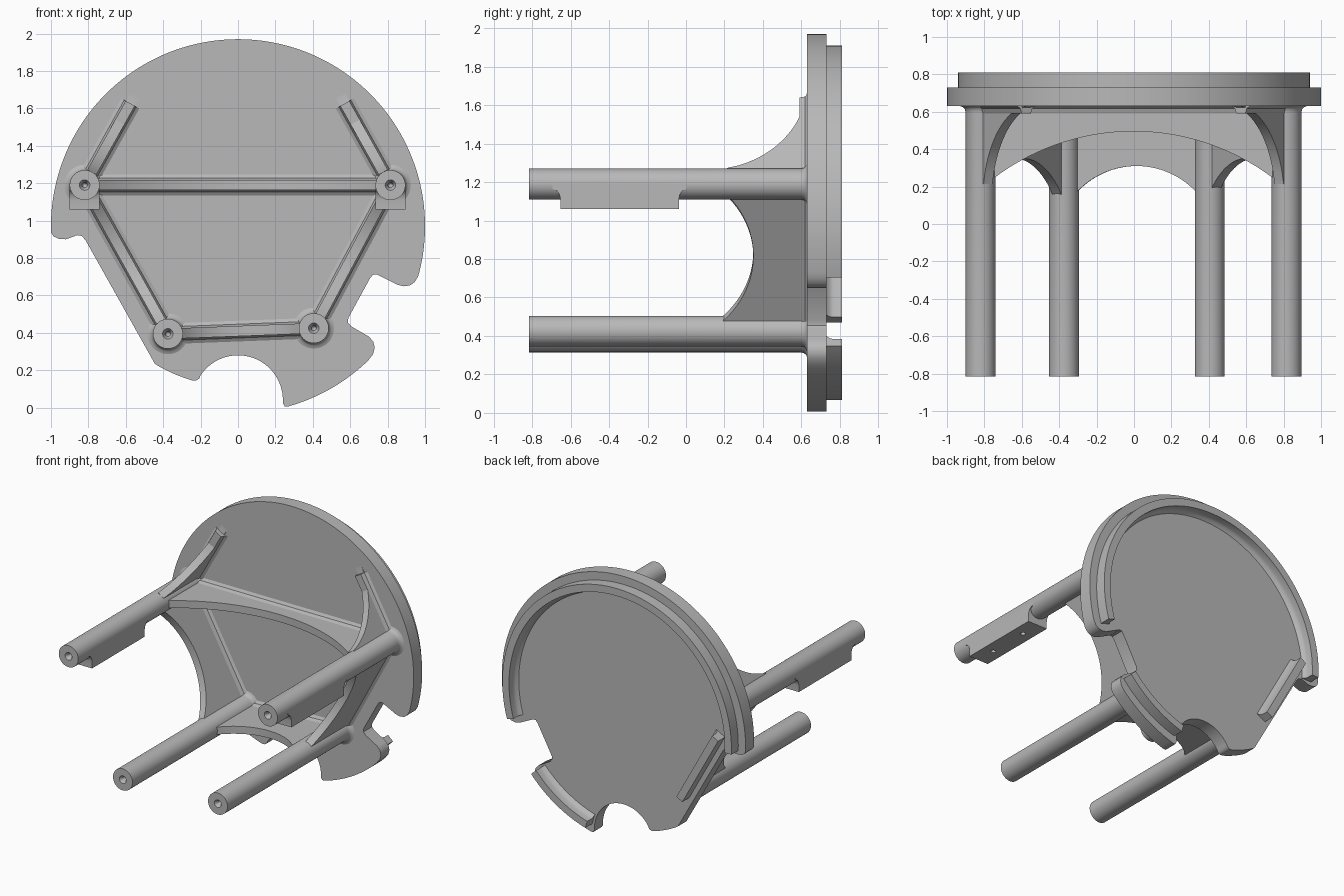
import bpy, bmesh, math
from mathutils import Vector

cube = bpy.data.objects.get("Cube")
if cube:
    bpy.data.objects.remove(cube, do_unlink=True)

grey = bpy.data.materials.new("plain grey")
grey.use_nodes = True
GREY = (0.48, 0.48, 0.48, 1)
grey.diffuse_color = GREY
grey.node_tree.nodes["Principled BSDF"].inputs["Base Color"].default_value = GREY

X, Y, Z = Vector((1, 0, 0)), Vector((0, 1, 0)), Vector((0, 0, 1))
CENTRE = 0.97                      # height of the disc centre
FRONT, BACK, RIM = 0.63, 0.73, 0.81  # depth of plate faces and rim


def finish(name, bm):
    bmesh.ops.recalc_face_normals(bm, faces=bm.faces[:])
    mesh = bpy.data.meshes.new(name)
    bm.to_mesh(mesh)
    bm.free()
    mesh.materials.append(grey)
    ob = bpy.data.objects.new(name, mesh)
    bpy.context.collection.objects.link(ob)
    bpy.ops.object.select_all(action='DESELECT')
    ob.select_set(True)
    bpy.context.view_layer.objects.active = ob
    bpy.ops.object.shade_smooth_by_angle(angle=math.radians(35))
    return ob


def prism(name, pts, origin, u, v, extrude):
    """Extrude a flat outline lying in the u, v plane."""
    bm = bmesh.new()
    face = bm.faces.new([bm.verts.new(origin + u * a + v * b) for a, b in pts])
    new = bmesh.ops.extrude_face_region(bm, geom=[face])["geom"]
    bmesh.ops.translate(bm, vec=extrude, verts=[g for g in new if isinstance(g, bmesh.types.BMVert)])
    return finish(name, bm)


def sweep(name, path, section):
    """Sweep a closed (left offset, depth) section along an x, z path."""
    bm = bmesh.new()
    rings = []
    for i, p in enumerate(path):
        a, b = path[max(i - 1, 0)], path[min(i + 1, len(path) - 1)]
        d = Vector((b[0] - a[0], b[1] - a[1])).normalized()
        rings.append([bm.verts.new((p[0] - d.y * o, y, p[1] + d.x * o)) for o, y in section])
    n = len(section)
    for r, s in zip(rings, rings[1:]):
        for k in range(n):
            bm.faces.new((r[k], r[(k + 1) % n], s[(k + 1) % n], s[k]))
    bm.faces.new(rings[0])
    bm.faces.new(rings[-1])
    return finish(name, bm)


def lathe(name, profile, x, z, steps=48):
    """Spin a (radius, depth) profile about a front-to-back axis."""
    bm = bmesh.new()
    verts = [bm.verts.new((x + r, y, z)) for r, y in profile]
    edges = [bm.edges.new(e) for e in zip(verts, verts[1:])]
    bmesh.ops.spin(bm, geom=verts + edges, cent=(x, 0, z), axis=Y,
                   angle=math.tau, steps=steps, use_duplicate=False)
    bmesh.ops.remove_doubles(bm, verts=bm.verts[:], dist=1e-5)
    return finish(name, bm)


def arc(r, a, b, steps, x=0, z=CENTRE):
    angles = [math.radians(a + (b - a) * i / steps) for i in range(steps + 1)]
    return [(x + r * math.cos(t), z + r * math.sin(t)) for t in angles]


# Base plate: disc with a flat side, two notches and a round bite
outline = arc(1, -15.5, 182, 110)
outline += [(-0.985, 0.915), (-0.96, 0.903), (-0.92, 0.9), (-0.86, 0.922), (-0.835, 0.918), (-0.815, 0.895)]
outline += [(-0.46, 0.262), (-0.445, 0.235)]
outline += arc(0.86, 240.5, 253.5, 10)
outline += [(-0.225, 0.145), (-0.208, 0.155)]
outline += arc(0.24, 146, 0, 30, 0, 0.04)
outline += [(0.242, 0.02), (0.25, 0.007)]
outline += arc(1, -74.5, -46, 18)
outline += [(0.722, 0.285), (0.731, 0.32), (0.724, 0.352), (0.7, 0.38)]
outline += [(0.605, 0.435), (0.588, 0.455), (0.59, 0.48), (0.705, 0.69), (0.72, 0.71), (0.74, 0.713)]
outline += [(0.85, 0.658), (0.885, 0.649), (0.92, 0.654), (0.945, 0.672)]
prism("base_plate", outline, Y * FRONT, X, Z, Y * (BACK - FRONT))

# Raised rim on the back, with a hollow inner foot
rim_section = [(0, BACK - 0.005), (0, RIM), (0.055, RIM), (0.055, 0.765),
               (0.062, 0.745), (0.085, BACK - 0.005)]
sweep("main_rim", arc(0.94, -16.5, 182.5, 100), rim_section)
sweep("lower_rim", arc(0.94, -74, -41.5, 20), rim_section)
flat_dir = Vector((0.485, -0.875))
rim_start = Vector((-0.83, 1.0))
rim_end = rim_start + flat_dir * 0.605
sweep("flat_side_rim", [tuple(rim_start), tuple(rim_end)], rim_section)

# Posts with countersunk screw holes and flared feet
posts = {"upper_right": (-0.82, 1.19), "upper_left": (0.815, 1.19),
         "lower_right": (-0.375, 0.395), "lower_left": (0.405, 0.425)}
post_profile = [(0, -0.7), (0.013, -0.72), (0.013, -0.79), (0.028, -0.815), (0.08, -0.815),
                (0.08, 0.595), (0.084, 0.613), (0.094, 0.625), (0.115, 0.632), (0, 0.632)]
for name, (x, z) in posts.items():
    lathe(name + "_post", post_profile, x, z)

# Mounting blocks under the upper posts, drilled from below
end = [(0.005, 1.19), (0.003, 1.165), (-0.018, 1.155), (-0.032, 1.135), (-0.037, 1.11), (-0.037, 1.06)]
block = end + [(-0.69 - y, z) for y, z in reversed(end)]
for name in ("upper_right", "upper_left"):
    x = posts[name][0]
    ob = prism(name + "_block", block, X * (x - 0.08), Y, Z, X * 0.16)
    for y in (-0.5, -0.19):
        bpy.ops.mesh.primitive_cylinder_add(vertices=24, radius=0.017, depth=0.1, location=(x, y, 1.06))
        cutter = bpy.context.object
        cutter.hide_render = True
        mod = ob.modifiers.new("hole", 'BOOLEAN')
        mod.operation, mod.object, mod.solver = 'DIFFERENCE', cutter, 'EXACT'
        bpy.context.view_layer.objects.active = ob
        bpy.ops.object.modifier_apply(modifier=mod.name)
        bpy.data.objects.remove(cutter, do_unlink=True)

# Webs: thin walls with a concave circular free edge
THICK = 0.055
foot = [(-0.06, 0.633), (-0.037, 0.618), (-0.027, 0.59), (0.027, 0.59), (0.037, 0.618), (0.06, 0.633)]


def web(name, start, stop, s0, s1, centre, radius, peak, gusset=False):
    a, b = Vector(start), Vector(stop)
    length = (b - a).length
    d = (b - a) / length
    u = Vector((d.x, 0, d.y))
    n = u.cross(Y)
    steps = 32
    edge = []
    for i in range(steps + 1):
        s = s0 + (s1 - s0) * i / steps
        edge.append((s, peak - radius + math.sqrt(max(radius ** 2 - (s - centre) ** 2, 0))))
    pts = [(0, 0.64), (0, edge[0][1])] + edge
    pts += [(s1, 0.64)] if gusset else [(length, edge[-1][1]), (length, 0.64)]
    prism(name, pts, Vector((a.x, 0, a.y)) - n * THICK / 2, u, Y, n * THICK)
    tip = a + d * (0.5 if gusset else length)
    sweep(name + "_foot", [tuple(a), tuple(tip)], foot)


UR, UL, LR, LL = posts.values()
web("cross_web", UR, UL, 0.07, 1.565, 0.8175, 1.24, 0.495)
web("right_side_web", UR, LR, 0.075, 0.835, 0.42, 0.545, 0.35)
web("left_side_web", UL, LL, 0.075, 0.8, 0.41, 0.545, 0.35)
web("lower_web", LR, LL, 0.07, 0.71, 0.39, 0.436, 0.31)
web("right_gusset", UR, (-0.56, 1.655), 0.08, 0.59, 0.59, 0.52, 0.632, True)
web("left_gusset", UL, (0.555, 1.655), 0.08, 0.59, 0.59, 0.52, 0.632, True)
